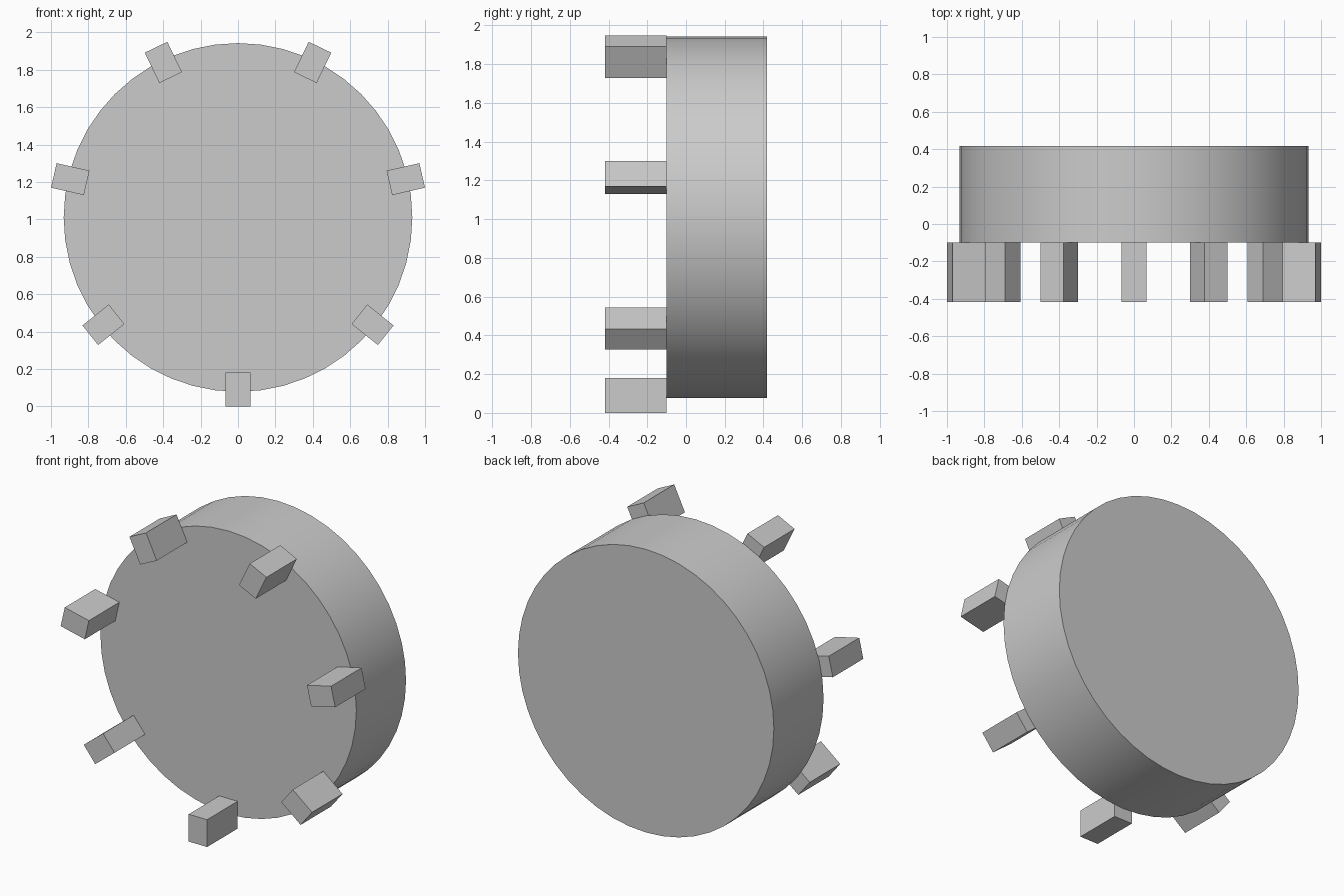
import bpy
import math
from mathutils import Matrix

cube = bpy.data.objects.get("Cube")
if cube:
    bpy.data.objects.remove(cube, do_unlink=True)

CENTER_Z = 1.01
FRONT, DISC_FRONT, BACK = -0.417, -0.10, 0.417
DISC_RADIUS = 0.932
TOOTH_INNER, TOOTH_OUTER, TOOTH_WIDTH = 0.83, 1.01, 0.134
TEETH = 7

# Plain grey material
grey = bpy.data.materials.new("light_grey")
grey.use_nodes = True
colour = (0.6, 0.6, 0.6, 1)
grey.diffuse_color = colour
grey.node_tree.nodes["Principled BSDF"].inputs["Base Color"].default_value = colour

# Thick round disc, axis along y
bpy.ops.mesh.primitive_cylinder_add(
    vertices=48, radius=DISC_RADIUS, depth=BACK - DISC_FRONT,
    location=(0, (BACK + DISC_FRONT) / 2, CENTER_Z), rotation=(math.pi / 2, 0, 0))
disc = bpy.context.object
disc.name = "disc"
disc.data.materials.append(grey)
bpy.ops.object.shade_smooth_by_angle(angle=math.radians(30))


# Rectangular teeth standing on the front rim, the first at the bottom
def add_tooth(index):
    bpy.ops.mesh.primitive_cube_add(size=1)
    tooth = bpy.context.object
    tooth.name = f"tooth_{index + 1}"
    size = (TOOTH_WIDTH, DISC_FRONT - FRONT, TOOTH_OUTER - TOOTH_INNER)
    offset = (0, (FRONT + DISC_FRONT) / 2, -(TOOTH_INNER + TOOTH_OUTER) / 2)
    tooth.data.transform(Matrix.Translation(offset) @ Matrix.Diagonal((*size, 1)))
    tooth.location.z = CENTER_Z
    tooth.rotation_euler.y = index * math.tau / TEETH
    tooth.data.materials.append(grey)


for i in range(TEETH):
    add_tooth(i)
